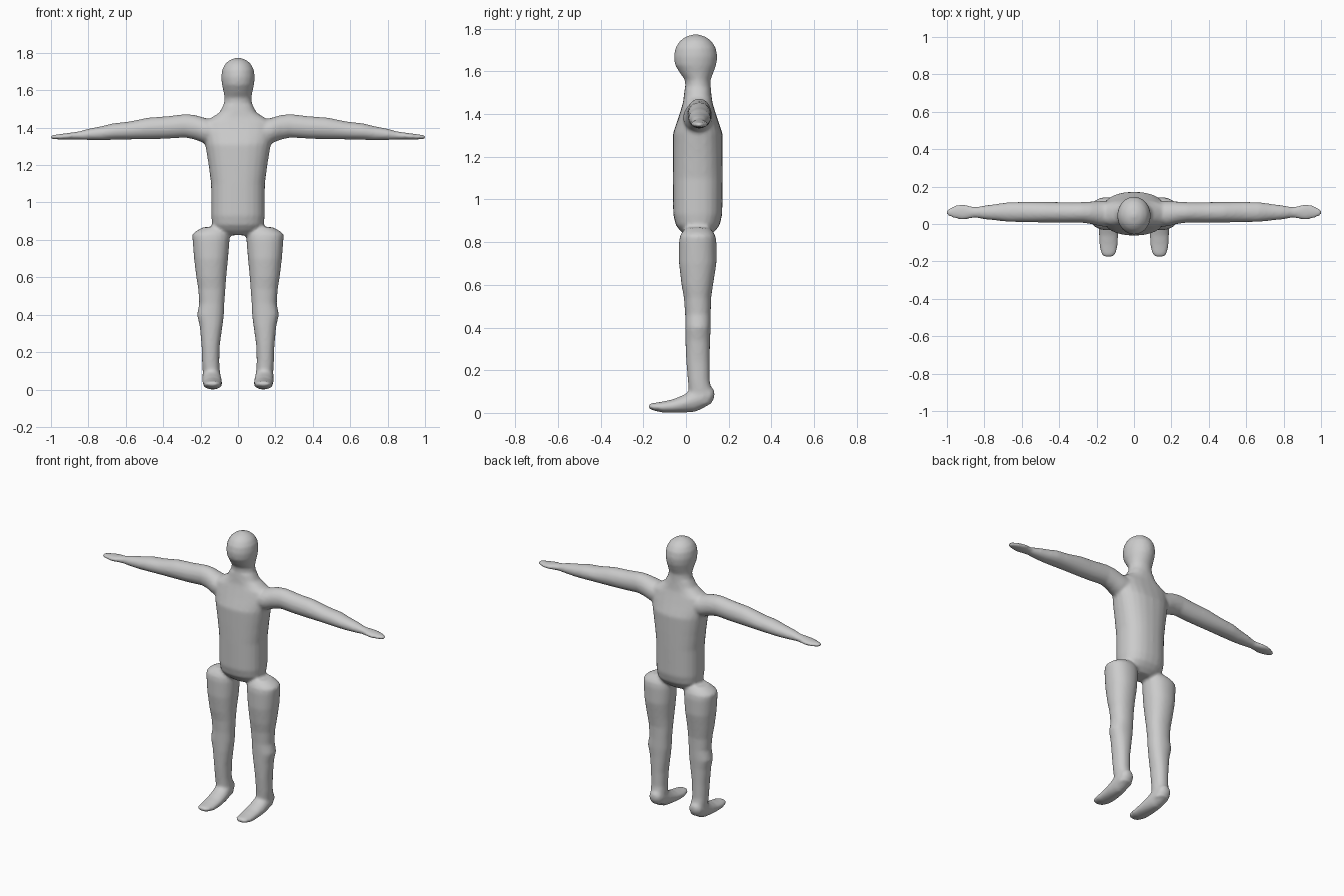
import bpy, bmesh, math

bm = bmesh.new()
SIDES = 24


def loft(axis, rings, side=1, power=2.0):
    """Closed tube along an axis; ring = (position, centre a, centre b, radius a, radius b)."""
    others = [i for i in range(3) if i != axis]
    loops = []
    for t, ca, cb, ra, rb in rings:
        loop = []
        for k in range(SIDES):
            ang = 2 * math.pi * k / SIDES
            c, s = math.cos(ang), math.sin(ang)
            p = [0, 0, 0]
            p[axis] = t
            p[others[0]] = ca + ra * math.copysign(abs(c) ** (2 / power), c)
            p[others[1]] = cb + rb * math.copysign(abs(s) ** (2 / power), s)
            p[0] *= side
            loop.append(bm.verts.new(p))
        loops.append(loop)
    for a, b in zip(loops, loops[1:]):
        for k in range(SIDES):
            j = (k + 1) % SIDES
            bm.faces.new((a[k], a[j], b[j], b[k]))
    bm.faces.new(loops[0])
    bm.faces.new(loops[-1])


# torso
loft(2, [(0.825, 0, .055, .07, .05), (0.85, 0, .055, .12, .08),
         (0.88, 0, .055, .138, .103), (0.93, 0, .055, .143, .115),
         (1.10, 0, .055, .144, .117), (1.20, 0, .055, .157, .117),
         (1.31, 0, .055, .175, .116), (1.38, 0, .055, .19, .092),
         (1.43, 0, .055, .185, .076), (1.455, 0, .055, .14, .069),
         (1.48, 0, .055, .10, .066), (1.52, 0, .055, .079, .061)], power=2.35)

# neck and head
loft(2, [(1.46, 0, .055, .09, .066), (1.52, 0, .057, .076, .060),
         (1.56, 0, .055, .072, .060), (1.59, 0, .050, .077, .077),
         (1.63, 0, .045, .086, .097), (1.67, 0, .045, .090, .102),
         (1.71, 0, .045, .085, .095), (1.74, 0, .045, .070, .076),
         (1.76, 0, .045, .047, .052), (1.773, 0, .045, .015, .015)])

for side in (-1, 1):
    # arm and hand
    loft(0, [(.10, .055, 1.375, .07, .06), (.18, .055, 1.385, .068, .068),
             (.23, .06, 1.402, .06, .066), (.28, .062, 1.41, .055, .063),
             (.38, .062, 1.401, .055, .060), (.48, .063, 1.396, .055, .058),
             (.58, .064, 1.385, .054, .048), (.67, .064, 1.379, .053, .044),
             (.73, .063, 1.370, .045, .038), (.80, .062, 1.364, .037, .030),
             (.85, .062, 1.358, .028, .022), (.885, .063, 1.356, .036, .019),
             (.92, .064, 1.353, .043, .017), (.96, .064, 1.351, .034, .014),
             (.99, .062, 1.350, .021, .011), (1.004, .06, 1.350, .010, .008)], side)
    # leg
    loft(2, [(.04, .14, .075, .045, .045), (.10, .143, .068, .046, .055),
             (.15, .146, .060, .046, .051), (.24, .146, .056, .049, .055),
             (.34, .144, .055, .061, .058), (.40, .147, .056, .072, .060),
             (.46, .140, .056, .067, .060), (.54, .140, .054, .073, .064),
             (.60, .143, .053, .080, .074), (.70, .144, .055, .091, .088),
             (.80, .144, .055, .099, .088), (.83, .144, .055, .100, .083),
             (.848, .135, .055, .088, .072), (.868, .12, .055, .066, .055)], side, 2.2)
    # foot
    loft(1, [(-.175, .136, .031, .026, .011), (-.155, .136, .029, .042, .017),
             (-.11, .136, .027, .050, .026), (-.06, .136, .032, .052, .032),
             (-.01, .138, .043, .052, .042), (.04, .140, .060, .050, .056),
             (.08, .142, .075, .048, .054), (.115, .142, .083, .040, .040),
             (.133, .142, .088, .020, .020)], side)

bmesh.ops.recalc_face_normals(bm, faces=bm.faces)
mesh = bpy.data.meshes.new("human_body")
bm.to_mesh(mesh)
bm.free()
body = bpy.data.objects.new("human_body", mesh)
bpy.context.collection.objects.link(body)

# fuse the parts into one skin and soften the joins
remesh = body.modifiers.new("fuse", 'REMESH')
remesh.mode = 'VOXEL'
remesh.voxel_size = 0.009
remesh.use_smooth_shade = True
soften = body.modifiers.new("soften", 'SMOOTH')
soften.factor = 0.5
soften.iterations = 6
